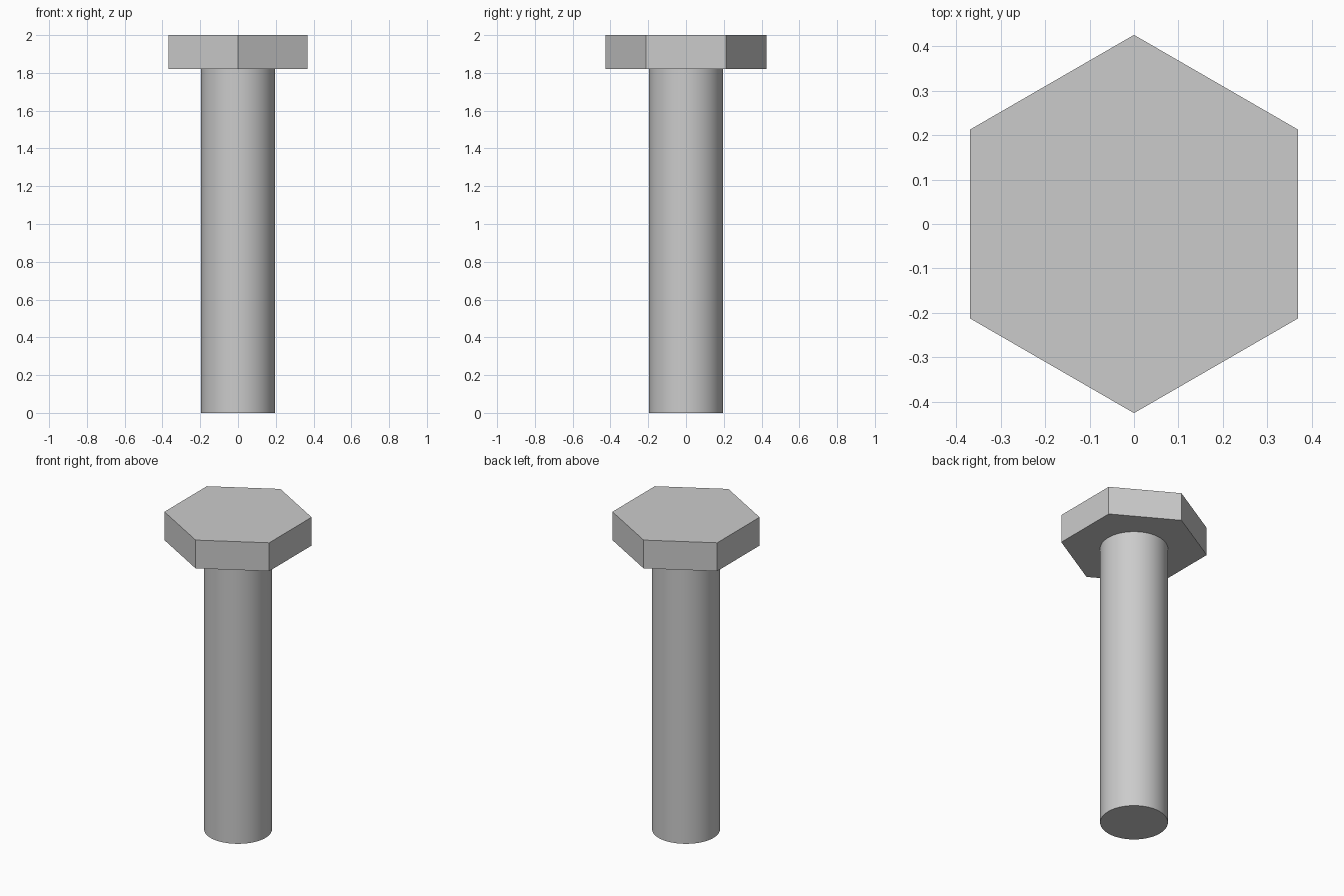
import bpy
import bmesh
from math import sin, cos, tau, radians

default = bpy.data.objects.get("Cube")
if default:
    bpy.data.objects.remove(default, do_unlink=True)

# Plain grey metal
steel = bpy.data.materials.new("grey_steel")
steel.use_nodes = True
colour = (0.6, 0.6, 0.6, 1)
steel.diffuse_color = colour
steel.node_tree.nodes["Principled BSDF"].inputs["Base Color"].default_value = colour


def prism(name, sides, radius, bottom, top):
    """Closed upright prism with one corner pointing along +y."""
    bm = bmesh.new()
    ring = [bm.verts.new((radius * sin(tau * i / sides), radius * cos(tau * i / sides), bottom))
            for i in range(sides)]
    base = bm.faces.new(ring)
    cap = bmesh.ops.extrude_face_region(bm, geom=[base], use_keep_orig=True)["geom"]
    for v in cap:
        if isinstance(v, bmesh.types.BMVert):
            v.co.z = top
    bmesh.ops.recalc_face_normals(bm, faces=bm.faces)
    mesh = bpy.data.meshes.new(name)
    bm.to_mesh(mesh)
    bm.free()
    mesh.materials.append(steel)
    obj = bpy.data.objects.new(name, mesh)
    bpy.context.collection.objects.link(obj)
    return obj


# Hexagonal head on a smooth round shank
prism("hex_head", 6, 0.425, 1.82, 2.0)
shank = prism("shank", 96, 0.195, 0.0, 1.82)

bpy.ops.object.select_all(action="DESELECT")
shank.select_set(True)
bpy.context.view_layer.objects.active = shank
bpy.ops.object.shade_smooth_by_angle(angle=radians(30))
